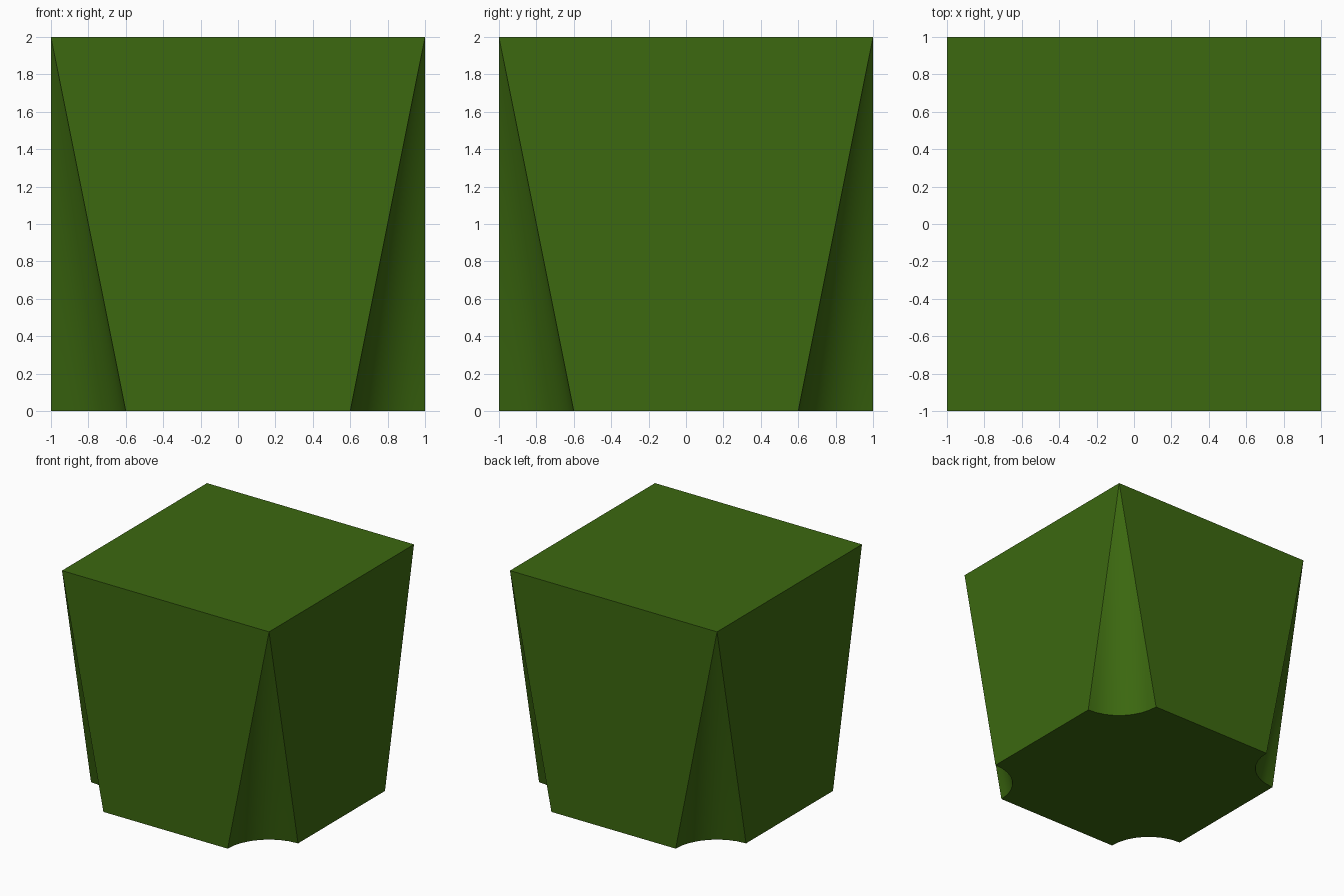
import bpy, bmesh, math

if "Cube" in bpy.data.objects:
    bpy.data.objects.remove(bpy.data.objects["Cube"])

HALF, HEIGHT, NOTCH, SEGS = 1.0, 2.0, 0.4, 8

bm = bmesh.new()
apexes, arcs = [], []

# Each corner: a conical notch, widest at the floor and vanishing at the top
for i in range(4):
    turn = math.radians(90 * i)
    c, s = math.cos(turn), math.sin(turn)

    def corner_vert(x, y, z):
        return bm.verts.new((x * c - y * s, x * s + y * c, z))

    apexes.append(corner_vert(-HALF, -HALF, HEIGHT))
    arc = []
    for k in range(SEGS + 1):
        a = math.pi / 2 * (1 - k / SEGS)
        arc.append(corner_vert(-HALF + NOTCH * math.cos(a),
                               -HALF + NOTCH * math.sin(a), 0))
    arcs.append(arc)

for i in range(4):
    # Concave notch surface
    for p, q in zip(arcs[i], arcs[i][1:]):
        bm.faces.new((p, q, apexes[i])).smooth = True
    # Flat tapered side
    j = (i + 1) % 4
    bm.faces.new((arcs[i][-1], arcs[j][0], apexes[j], apexes[i]))

# Top and base
bm.faces.new(apexes)
bm.faces.new([v for arc in arcs for v in arc][::-1])
bmesh.ops.recalc_face_normals(bm, faces=bm.faces[:])

# Keep the edges between flats and notches crisp
for e in bm.edges:
    e.smooth = all(f.smooth for f in e.link_faces)

mesh = bpy.data.meshes.new("notched_block")
bm.to_mesh(mesh)
bm.free()
block = bpy.data.objects.new("notched_block", mesh)
bpy.context.collection.objects.link(block)

# Dark green finish
green = bpy.data.materials.new("dark_green")
green.diffuse_color = (0.045, 0.14, 0.005, 1)
green.use_nodes = True
green.node_tree.nodes["Principled BSDF"].inputs["Base Color"].default_value = green.diffuse_color
mesh.materials.append(green)
